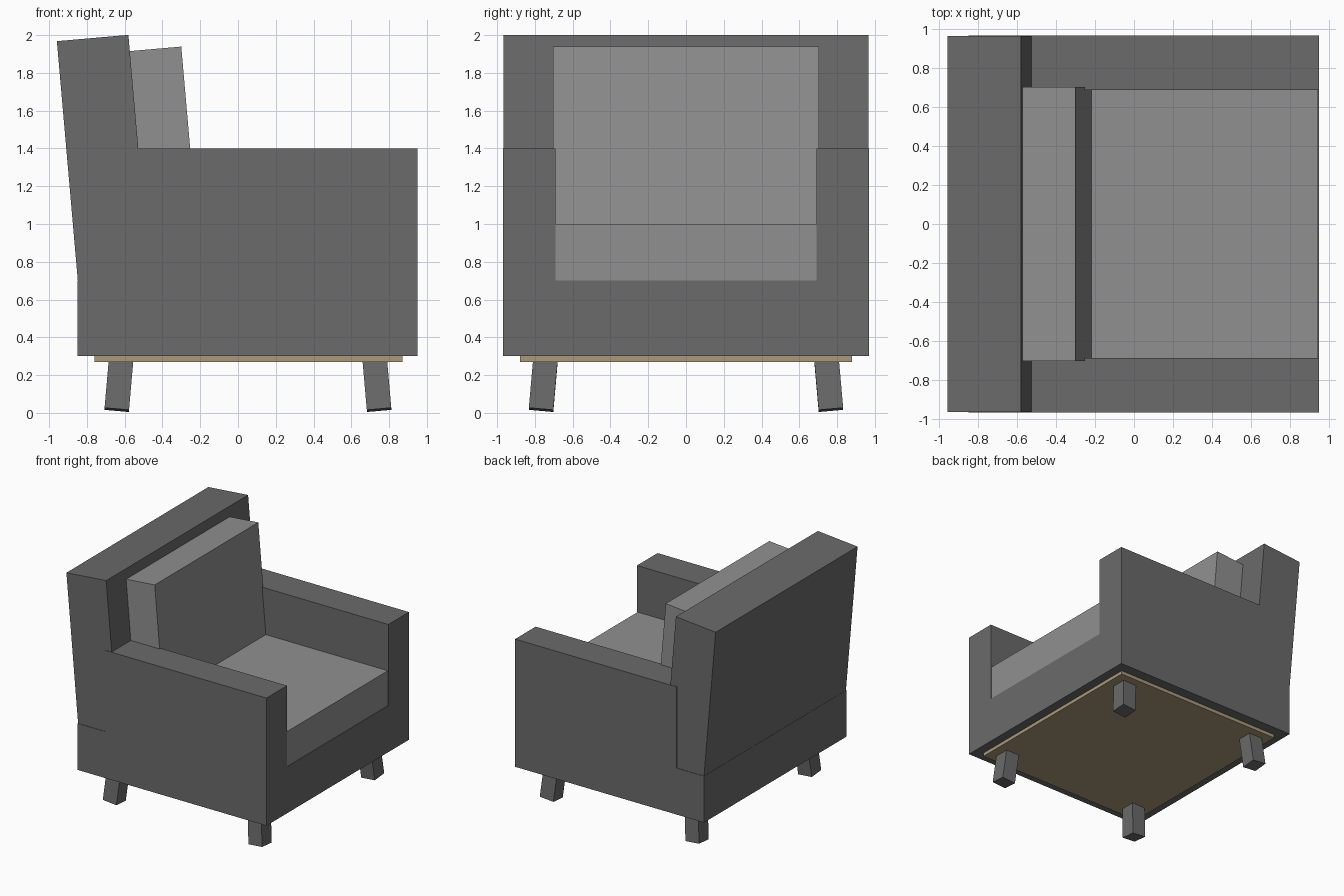
import bpy
from math import radians

cube = bpy.data.objects.get("Cube")
if cube:
    bpy.data.objects.remove(cube, do_unlink=True)


def make_material(name, rgb):
    mat = bpy.data.materials.new(name)
    mat.use_nodes = True
    colour = (*rgb, 1.0)
    mat.diffuse_color = colour
    mat.node_tree.nodes["Principled BSDF"].inputs["Base Color"].default_value = colour
    return mat


def block(name, centre, size, mat, tilt=(0, 0)):
    """Box with its size baked in, tilted in degrees about x and y."""
    bpy.ops.mesh.primitive_cube_add(size=1)
    obj = bpy.context.object
    obj.name = name
    obj.scale = size
    bpy.ops.object.transform_apply(location=False, rotation=False, scale=True)
    obj.location = centre
    obj.rotation_euler = (radians(tilt[0]), radians(tilt[1]), 0)
    obj.data.materials.append(mat)
    return obj


def span(name, x, y, z, mat):
    """Upright box given by its limits on each axis."""
    limits = (x, y, z)
    return block(name, [(a + b) / 2 for a, b in limits], [b - a for a, b in limits], mat)


dark_fabric = make_material("dark grey fabric", (0.145, 0.145, 0.145))
light_fabric = make_material("light grey fabric", (0.28, 0.28, 0.28))
wood = make_material("pale wood", (0.41, 0.32, 0.19))

LEAN = 5  # recline of the back and splay of the legs

# Upholstered frame
span("seat_base", (-0.85, 0.95), (-0.97, 0.97), (0.3, 0.7), dark_fabric)
span("left_armrest", (-0.59, 0.95), (0.69, 0.97), (0.7, 1.4), dark_fabric)
span("right_armrest", (-0.59, 0.95), (-0.97, -0.69), (0.7, 1.4), dark_fabric)
block("backrest", (-0.713, 0, 1.337), (0.38, 1.932, 1.3), dark_fabric, (0, -LEAN))

# Loose cushions
span("seat_cushion", (-0.55, 0.945), (-0.69, 0.69), (0.7, 1.0), light_fabric)
block("back_cushion", (-0.396, 0, 1.449), (0.276, 1.41, 0.96), light_fabric, (0, -LEAN))

# Board under the frame
span("bottom_board", (-0.76, 0.87), (-0.88, 0.88), (0.27, 0.3), wood)

# Splayed legs
for end, x, lean_x in (("front", 0.735, -LEAN), ("back", -0.63, LEAN)):
    for side, sign in (("left", 1), ("right", -1)):
        block(f"{end}_{side}_leg", (x, sign * 0.755, 0.155), (0.13, 0.13, 0.28),
              dark_fabric, (sign * LEAN, lean_x))
